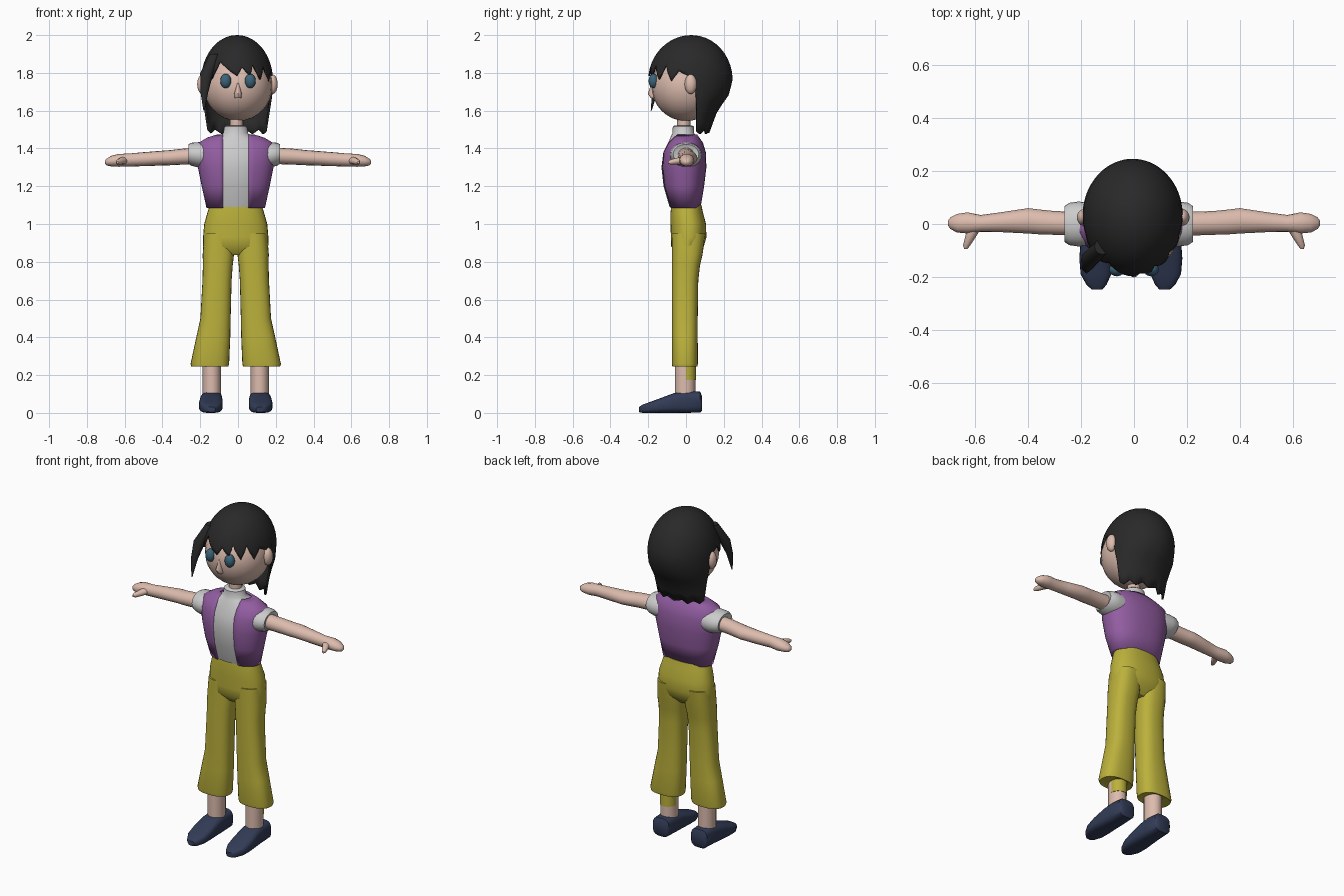
import bpy, bmesh, math

def mat(name, r, g, b):
    m = bpy.data.materials.new(name)
    m.diffuse_color = (r, g, b, 1)
    return m

SKIN = mat("skin", .72, .5, .42)
HAIR = mat("hair", .022, .022, .022)
VEST = mat("purple", .29, .11, .36)
PANTS = mat("mustard", .5, .44, .045)
SHOE = mat("navy", .032, .045, .095)
EYE = mat("teal", .045, .127, .19)

def finish(name, bm, m, angle=45):
    bmesh.ops.recalc_face_normals(bm, faces=bm.faces)
    me = bpy.data.meshes.new(name)
    bm.to_mesh(me)
    bm.free()
    for p in me.polygons:
        p.use_smooth = True
    me.set_sharp_from_angle(angle=math.radians(angle))
    if m:
        me.materials.append(m)
    ob = bpy.data.objects.new(name, me)
    bpy.context.collection.objects.link(ob)
    return ob

def power(v, e):
    return math.copysign(abs(v) ** e, v)

def skin_rows(bm, rows, closed=True):
    n = len(rows[0])
    for a, b in zip(rows, rows[1:]):
        for i in range(n if closed else n - 1):
            j = (i + 1) % n
            bm.faces.new((a[i], a[j], b[j], b[i]))

def loft(name, axis, rings, m=None, n=24, p=2.0, side=1, off=0.0, gap=0.0):
    """rings: (position on axis, centre u, half u, centre v, half v); gap leaves the front open"""
    bm = bmesh.new()
    rows = []
    for pos, cu, hu, cv, hv in rings:
        a0 = math.asin((gap / hu) ** (p / 2)) if gap else 0
        row = []
        for i in range(n):
            a = a0 + (2 * math.pi - 2 * a0) * i / (n - 1 if gap else n)
            u = cu + hu * power(math.sin(a), 2 / p)
            v = cv - hv * power(math.cos(a), 2 / p)
            co = {'x': (pos, u, v), 'y': (u, pos, v), 'z': (u, v, pos)}[axis]
            row.append(bm.verts.new((co[0] * side + off, co[1], co[2])))
        rows.append(row)
    skin_rows(bm, rows, not gap)
    if not gap:
        bm.faces.new(rows[0])
        bm.faces.new(rows[-1])
    return finish(name, bm, m)

def ball(name, c, r, m):
    bm = bmesh.new()
    bmesh.ops.create_uvsphere(bm, u_segments=24, v_segments=16, radius=1)
    bmesh.ops.scale(bm, vec=r, verts=bm.verts)
    bmesh.ops.translate(bm, vec=c, verts=bm.verts)
    return finish(name, bm, m)

C = -.012  # body sits slightly off the centre line

# Head
ball("head", (0, 0, 1.73), (.182, .183, .185), SKIN)
loft("nose", 'z', [(1.75, 0, .003, -.178, .004), (1.69, 0, .02, -.178, .024),
                   (1.668, 0, .018, -.17, .018)], SKIN, 12)
loft("neck", 'z', [(1.46, -.008, .036, -.012, .036), (1.58, -.008, .036, -.012, .036)], SKIN, 16)
for s, tag in ((-1, "left"), (1, "right")):
    ball("eye_" + tag, (s * .065, -.172, 1.757), (.029, .026, .038), EYE)
    ball("ear_" + tag, (s * .185 - .003, .025, 1.74), (.028, .032, .052), SKIN)

# Hair: shell with a ragged lower edge, given as (angle from front, edge height)
EDGE = [(-180, 1.48), (-160, 1.5), (-150, 1.475), (-135, 1.5), (-120, 1.48), (-106, 1.5), (-100, 1.62),
        (-96, 1.7), (-88, 1.78), (-72, 1.8), (-60, 1.745), (-46, 1.77), (-32, 1.86), (-12, 1.81),
        (0, 1.785), (9, 1.83), (22, 1.785), (28, 1.845), (41, 1.765), (51, 1.84), (62, 1.755),
        (72, 1.81), (88, 1.78), (96, 1.7), (100, 1.62), (106, 1.49), (120, 1.475), (135, 1.5),
        (150, 1.475), (165, 1.5), (180, 1.48)]
# lower outline: height, half width, front depth, back depth
SHAPE = [(1.76, .19, .23, .217), (1.68, .19, .22, .195), (1.6, .175, .17, .137), (1.46, .16, .13, .085)]

def hair_size(z):
    if z >= 1.76:
        s = math.sqrt(max(0, 1 - ((z - 1.76) / .24) ** 2))
        return [d * s for d in SHAPE[0][1:]]
    for a, b in zip(SHAPE, SHAPE[1:]):
        if z >= b[0]:
            t = (a[0] - z) / (a[0] - b[0])
            return [p + (q - p) * t for p, q in zip(a[1:], b[1:])]

columns = []
for (a, za), (b, zb) in zip(EDGE, EDGE[1:]):
    k = max(1, round((b - a) / 5))
    columns += [(a + (b - a) * i / k, za + (zb - za) * i / k) for i in range(k)]
bm = bmesh.new()
rows = []
for r in range(1, 17):
    row = []
    for deg, low in columns:
        z = 2 - (2 - low) * (r / 16) ** 1.7
        hw, front, back = hair_size(z)
        a = math.radians(deg)
        d = front if math.cos(a) > 0 else back
        row.append(bm.verts.new((hw * math.sin(a) - .005, .03 - d * math.cos(a), z)))
    rows.append(row)
skin_rows(bm, rows)
top = bm.verts.new((-.005, .03, 2))
for i in range(len(columns)):
    bm.faces.new((top, rows[0][i], rows[0][i - 1]))
hair = finish("hair", bm, HAIR, 60)
sol = hair.modifiers.new("thickness", 'SOLIDIFY')
sol.thickness = .01
loft("hair_lock", 'z', [(1.9, -.12, .03, -.085, .03), (1.8, -.165, .035, -.13, .03),
                        (1.7, -.178, .021, -.165, .014), (1.6, -.18, .003, -.184, .003)], HAIR, 12)

# Shirt with collar
loft("shirt", 'z', [(1.09, 0, .14, -.012, .075), (1.2, 0, .17, -.017, .102), (1.3, 0, .188, -.017, .113),
                    (1.38, 0, .188, -.014, .106), (1.44, 0, .15, -.008, .082), (1.465, 0, .085, -.012, .068),
                    (1.48, 0, .066, -.014, .057), (1.515, 0, .06, -.014, .056), (1.522, 0, .05, -.014, .046)],
     None, 32, off=C)
# Open vest
vest = loft("vest", 'z', [(1.085, 0, .155, -.005, .082), (1.2, 0, .18, -.012, .108), (1.3, 0, .2, -.011, .119),
                          (1.38, 0, .207, -.009, .114), (1.43, 0, .197, -.004, .094),
                          (1.458, 0, .15, 0, .07), (1.475, 0, .095, 0, .058)],
            VEST, 41, 2.3, off=C, gap=.068)
vest.modifiers.new("thickness", 'SOLIDIFY').thickness = .012

# Trouser seat
loft("trouser_seat", 'z', [(1.1, 0, .138, .002, .08), (1.06, 0, .15, .004, .086), (1.0, 0, .167, .012, .094),
                           (.93, 0, .173, .014, .094), (.88, 0, .172, .008, .086), (.835, 0, .12, .005, .045)],
     PANTS, 32, 2.3, off=C)

for s, tag in ((-1, "left"), (1, "right")):
    # Arms
    loft("sleeve_" + tag, 'x', [(.14, 0, .08, 1.365, .07), (.19, 0, .085, 1.366, .067), (.225, 0, .08, 1.369, .061),
                                (.243, 0, .068, 1.37, .052), (.235, 0, .045, 1.365, .04)], None, side=s, off=-.02)
    loft("arm_" + tag, 'x', [(.18, 0, .045, 1.362, .044), (.3, .004, .045, 1.356, .042), (.36, .008, .047, 1.351, .04),
                             (.4, .012, .048, 1.349, .039), (.5, .007, .038, 1.343, .037),
                             (.58, .002, .032, 1.339, .034), (.63, .004, .04, 1.337, .034),
                             (.67, .003, .035, 1.333, .028), (.695, .003, .022, 1.328, .018),
                             (.705, .003, .008, 1.328, .007)], SKIN, 16, side=s)
    loft("thumb_" + tag, 'y', [(.0, .6, .03, 1.338, .022), (-.04, .615, .022, 1.334, .018),
                               (-.08, .633, .014, 1.328, .014), (-.095, .637, .006, 1.326, .006)],
         SKIN, 12, side=s)
    # Flared trouser legs
    loft("trouser_leg_" + tag, 'z', [(.95, .088, .078, .014, .088), (.84, .092, .083, .007, .081),
                                     (.78, .095, .079, 0, .074), (.7, .099, .077, -.005, .07),
                                     (.5, .107, .08, -.006, .068), (.4, .119, .09, -.006, .068),
                                     (.26, .137, .102, -.006, .069), (.245, .137, .098, -.006, .066),
                                     (.25, .132, .06, -.006, .058)], PANTS, 28, 2.5, side=s, off=C)
    loft("ankle_" + tag, 'z', [(.08, .127, .048, -.005, .054), (.3, .127, .048, -.005, .054)],
         SKIN, 16, side=s, off=C)
    # Shoes
    loft("shoe_" + tag, 'y', [(.086, .128, .042, .05, .036), (.075, .128, .054, .057, .055),
                              (.0, .128, .057, .058, .058), (-.06, .13, .06, .053, .053),
                              (-.13, .132, .063, .04, .04), (-.19, .132, .058, .029, .029),
                              (-.23, .13, .038, .022, .022), (-.248, .128, .02, .018, .014)],
         SHOE, 24, 3.2, side=s, off=C)
# Yellow patch behind one ankle
loft("ankle_patch", 'z', [(.175, .127, .048, .003, .049), (.3, .127, .048, .003, .049)], PANTS, 16, off=C)
